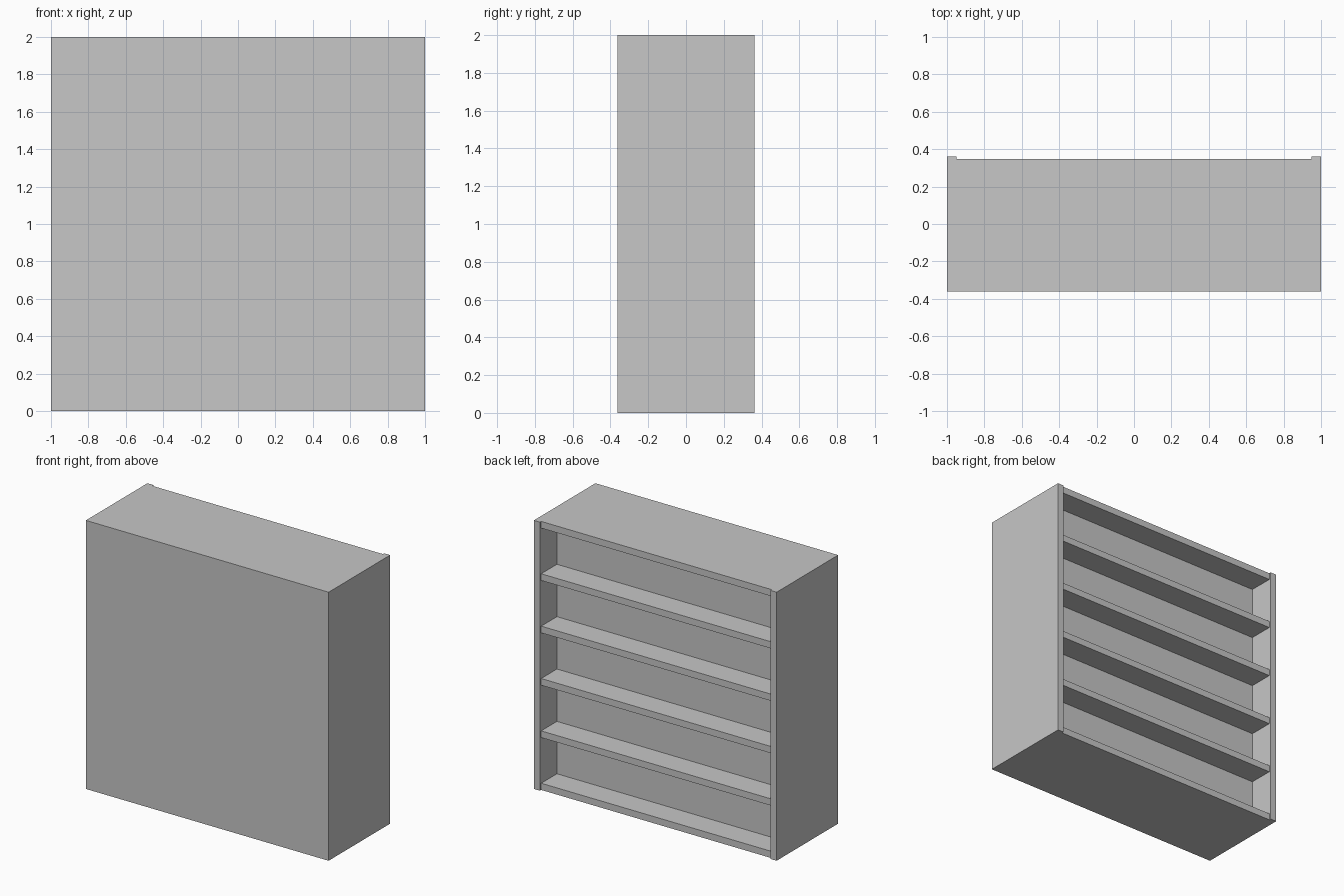
import bpy, bmesh
from mathutils import Vector

if "Cube" in bpy.data.objects:
    bpy.data.objects.remove(bpy.data.objects["Cube"])

SIDE = 0.95        # inner face of the side panels
T = 0.05           # shelf thickness
DEPTH = 0.362      # half depth of the cabinet
BACK = 0.347       # shelf edge; side panels stand proud of it
PITCH = 0.39       # shelf spacing

grey = bpy.data.materials.new("light_grey")
grey.diffuse_color = (0.57, 0.57, 0.57, 1)
grey.use_nodes = True
grey.node_tree.nodes["Principled BSDF"].inputs["Base Color"].default_value = grey.diffuse_color

bm = bmesh.new()

# Solid cabinet block
bmesh.ops.create_cube(bm, size=1)
for v in bm.verts:
    v.co = Vector((v.co.x * 2, -DEPTH if v.co.y < 0 else BACK, v.co.z * 2 + 1))


def cut(co, no):
    bmesh.ops.bisect_plane(bm, geom=bm.verts[:] + bm.edges[:] + bm.faces[:],
                           plane_co=co, plane_no=no)


def extrude(faces, dy):
    res = bmesh.ops.extrude_face_region(bm, geom=faces)
    verts = [g for g in res["geom"] if isinstance(g, bmesh.types.BMVert)]
    bmesh.ops.translate(bm, verts=verts, vec=(0, dy, 0))
    old = [f for f in faces if f.is_valid]
    bmesh.ops.delete(bm, geom=old, context='FACES')


# Mark out the side panels and shelves
for x in (-SIDE, SIDE):
    cut((x, 0, 0), (1, 0, 0))
for i in range(5):
    cut((0, 0, T + i * PITCH), (0, 0, 1))
    cut((0, 0, (i + 1) * PITCH), (0, 0, 1))

back = [f for f in bm.faces if f.normal.y > 0.9]
sides = [f for f in back if abs(f.calc_center_median().x) > SIDE]
bays = [f for f in back if f not in sides and f.calc_area() > 0.3]

# Sink the open bays and raise the side panel edges
extrude(bays, -0.185)
extrude(sides, DEPTH - BACK)

bmesh.ops.recalc_face_normals(bm, faces=bm.faces[:])
bmesh.ops.dissolve_limit(bm, angle_limit=0.01, verts=bm.verts[:], edges=bm.edges[:])

mesh = bpy.data.meshes.new("shelf_cabinet")
bm.to_mesh(mesh)
bm.free()
mesh.materials.append(grey)
bpy.context.collection.objects.link(bpy.data.objects.new("shelf_cabinet", mesh))
